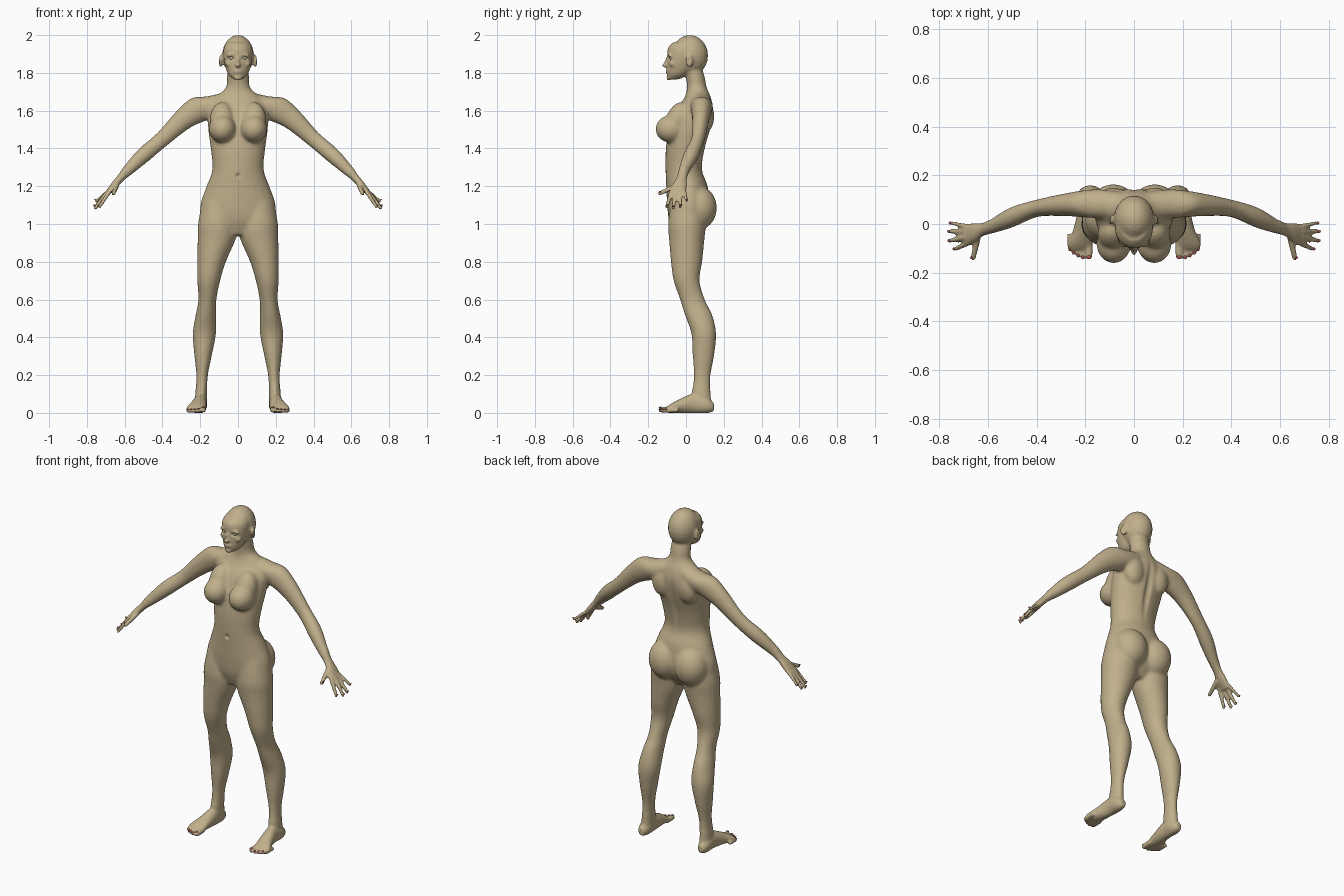
import bpy
import bmesh
import math
from mathutils import Vector, Matrix

default_cube = bpy.data.objects.get("Cube")
if default_cube:
    bpy.data.objects.remove(default_cube, do_unlink=True)

X, Y, Z = Vector((1, 0, 0)), Vector((0, 1, 0)), Vector((0, 0, 1))
ARM_UP = Vector((0.65, 0, 0.76))


def material(name, color):
    mat = bpy.data.materials.new(name)
    mat.use_nodes = True
    mat.diffuse_color = color
    mat.node_tree.nodes["Principled BSDF"].inputs["Base Color"].default_value = color
    return mat


skin = material("tan skin", (0.53, 0.43, 0.26, 1))
nail = material("rose nail", (0.5, 0.12, 0.12, 1))
eye_white = material("pale eye", (0.62, 0.56, 0.42, 1))

# Unit sphere reused by every rounded form
sphere_bm = bmesh.new()
bmesh.ops.create_uvsphere(sphere_bm, u_segments=20, v_segments=12, radius=1)
unit_sphere = bpy.data.meshes.new("unit_sphere")
sphere_bm.to_mesh(unit_sphere)
sphere_bm.free()


def spline(rows, steps=4):
    """Smoothly interpolate the rows of a loft."""
    out = []
    for i in range(len(rows) - 1):
        a, b = rows[max(i - 1, 0)], rows[i]
        c, d = rows[i + 1], rows[min(i + 2, len(rows) - 1)]
        for s in range(steps):
            t = s / steps
            out.append([q + t / 2 * (r - p + t * (2 * p - 5 * q + 4 * r - w
                        + t * (3 * (q - r) + w - p)))
                        for p, q, r, w in zip(a, b, c, d)])
    return out + [list(rows[-1])]


def loft(bm, rows, u, v, sides=24):
    """Skin elliptical rings: x, y, z, radius along u, radius along v."""
    rings = []
    for x, y, z, ru, rv in spline(rows):
        center = Vector((x, y, z))
        angles = [math.tau * k / sides for k in range(sides)]
        rings.append([bm.verts.new(center + u * ru * math.cos(a) + v * rv * math.sin(a))
                      for a in angles])
    bm.faces.new(rings[0])
    bm.faces.new(rings[-1][::-1])
    for low, high in zip(rings, rings[1:]):
        for k in range(sides):
            n = (k + 1) % sides
            bm.faces.new((low[k], high[k], high[n], low[n]))


def blob(bm, center, radii, turn=0.0, axis="X"):
    part = unit_sphere.copy()
    part.transform(Matrix.Translation(center) @ Matrix.Rotation(turn, 4, axis)
                   @ Matrix.Diagonal((*radii, 1)))
    bm.from_mesh(part)
    bpy.data.meshes.remove(part)


def digit(bm, start, end, r):
    """Tapered finger or toe with a rounded tip."""
    a, b = Vector(start), Vector(end)
    d = (b - a).normalized()
    u = d.orthogonal().normalized()
    stations = [(a, 1.05), (a.lerp(b, .5), 1), (b, .88),
                (b + d * r * .5, .72), (b + d * r * .85, .35)]
    loft(bm, [(*p, r * s, r * s) for p, s in stations], u, d.cross(u), 12)


def finish(name, bm, mat):
    bmesh.ops.recalc_face_normals(bm, faces=bm.faces)
    mesh = bpy.data.meshes.new(name)
    bm.to_mesh(mesh)
    bm.free()
    mesh.materials.append(mat)
    mesh.shade_smooth()
    obj = bpy.data.objects.new(name, mesh)
    bpy.context.collection.objects.link(obj)
    return obj


def mirrored(obj):
    mod = obj.modifiers.new("Mirror", "MIRROR")
    mod.use_mirror_merge = False
    return obj


body = bmesh.new()
# Torso and neck
loft(body, [(0, 0, .94, .06, .06), (0, .01, 1.02, .185, .1), (0, .012, 1.1, .2, .112),
            (0, .005, 1.2, .167, .11), (0, -.012, 1.29, .136, .097),
            (0, -.003, 1.4, .145, .104), (0, .02, 1.5, .158, .11),
            (0, .045, 1.6, .16, .1), (0, .062, 1.67, .12, .07),
            (0, .058, 1.72, .066, .053), (0, .048, 1.78, .058, .05),
            (0, .03, 1.84, .055, .05)], X, Y)
# Chest, hips and shoulder blades
blob(body, (.083, -.08, 1.503), (.072, .082, .073))
blob(body, (.085, -.045, 1.55), (.065, .062, .1), -.35)
blob(body, (.085, .068, 1.085), (.1, .096, .115))
blob(body, (.085, .1, 1.57), (.065, .05, .09))
# Leg
loft(body, [(.1, .01, 1.12, .09, .09), (.108, .005, 1, .104, .1),
            (.113, .004, .92, .101, .094), (.14, .003, .8, .076, .083),
            (.155, .003, .7, .061, .069), (.162, .034, .6, .048, .066),
            (.17, .066, .52, .054, .073), (.178, .094, .42, .062, .066),
            (.185, .092, .3, .046, .057), (.19, .086, .2, .031, .045),
            (.195, .08, .1, .031, .05), (.197, .082, .03, .034, .058)], X, Y)
blob(body, (.162, .02, .56), (.036, .034, .045))
# Foot
loft(body, [(.2, .147, .03, .018, .022), (.2, .11, .04, .034, .042),
            (.2, .04, .05, .035, .052), (.21, -.03, .037, .042, .038),
            (.222, -.08, .024, .051, .024), (.224, -.105, .015, .046, .014)], X, Z)
# Shoulder and arm
loft(body, [(.03, .075, 1.665, .05, .045), (.13, .082, 1.63, .06, .06),
            (.2, .083, 1.61, .056, .074), (.29, .078, 1.553, .046, .058),
            (.4, .064, 1.45, .036, .043), (.5, .028, 1.365, .042, .042),
            (.58, -.008, 1.287, .031, .031), (.62, -.022, 1.245, .027, .021),
            (.655, -.035, 1.205, .039, .019), (.69, -.042, 1.165, .043, .013)], Y, ARM_UP)

# Fingers, toes and their nails
nails = bmesh.new()
fingers = [((.675, -.076, 1.178), (.733, -.102, 1.092), .0105),
           ((.69, -.055, 1.172), (.754, -.068, 1.086), .0108),
           ((.69, -.031, 1.172), (.755, -.03, 1.092), .0105),
           ((.68, -.01, 1.18), (.75, .004, 1.122), .0092),
           ((.64, -.05, 1.205), (.66, -.138, 1.162), .0125)]
for start, end, r in fingers:
    digit(body, start, end, r)
    blob(nails, Vector(end) + ARM_UP * r * .82, (.0032, .006, .008), .85, "Y")
toes = [(.185, -.132, .016), (.21, -.134, .0115), (.23, -.126, .011),
        (.248, -.115, .0105), (.264, -.1, .01)]
for x, y, r in toes:
    digit(body, (x, y + .06, r + .004), (x, y, r), r)
    blob(nails, (x, y - r * .3, r * 1.82), (r * .6, .008, .0035), .35)

# Head: skull, face, nose, lips, chin, brow, cheek, ear
blob(body, (0, .02, 1.892), (.084, .097, .108))
loft(body, [(0, -.066, 1.766, .024, .028), (0, -.044, 1.79, .05, .056),
            (0, -.03, 1.83, .067, .071), (0, -.026, 1.88, .076, .073),
            (0, -.012, 1.93, .076, .084), (0, 0, 1.96, .06, .07)], X, Y)
blob(body, (0, -.108, 1.84), (.015, .02, .012))
blob(body, (0, -.1, 1.862), (.009, .013, .03), -.25)
for height in (1.803, 1.812):
    blob(body, (0, -.096, height), (.023, .012, .006))
blob(body, (0, -.09, 1.774), (.02, .014, .014))
blob(body, (.034, -.083, 1.898), (.03, .014, .008), .3, "Y")
blob(body, (.045, -.068, 1.848), (.022, .02, .018))
blob(body, (.092, .018, 1.862), (.008, .021, .034), .3, "Z")

# Fuse the parts into one continuous surface
rough = mirrored(finish("body_rough", body, skin))
remesh = rough.modifiers.new("Fuse", "REMESH")
remesh.mode = "VOXEL"
remesh.voxel_size = .007
graph = bpy.context.evaluated_depsgraph_get()
fused = bmesh.new()
fused.from_mesh(rough.evaluated_get(graph).to_mesh())
bpy.data.objects.remove(rough, do_unlink=True)


def soften(verts, rounds):
    for _ in range(rounds):
        bmesh.ops.smooth_vert(fused, verts=verts, factor=.5,
                              use_axis_x=True, use_axis_y=True, use_axis_z=True)


def dent(center, radii, push):
    """Push the surface near a point with a soft falloff."""
    middle, offset = Vector(center), Vector(push)
    scale = Vector([1 / r for r in radii])
    for vert in fused.verts:
        d = ((vert.co - middle) * scale).length_squared
        if d < 1:
            vert.co += offset * (1 - d) ** 2


# Soften broad forms strongly, and small features lightly
soften([v for v in fused.verts if .13 < v.co.z < 1.755 and abs(v.co.x) < .6], 9)
soften(fused.verts[:], 1)
# Navel, spine, eye sockets and ear hollows
dent((0, -.11, 1.255), (.014, .04, .018), (0, .014, 0))
dent((0, .13, 1.45), (.03, .08, .25), (0, -.012, 0))
for side in (-1, 1):
    dent((side * .034, -.09, 1.878), (.024, .04, .014), (0, .012, 0))
    dent((side * .104, .016, 1.866), (.02, .012, .022), (-side * .006, 0, 0))
# Flatten the soles on the ground
for vert in fused.verts:
    vert.co.z = max(vert.co.z, 0)
finish("body", fused, skin)
mirrored(finish("nails", nails, nail))

# Eyes
eyes = bmesh.new()
blob(eyes, (.034, -.073, 1.878), (.015, .015, .0085))
mirrored(finish("eyes", eyes, eye_white))
bpy.data.meshes.remove(unit_sphere)
